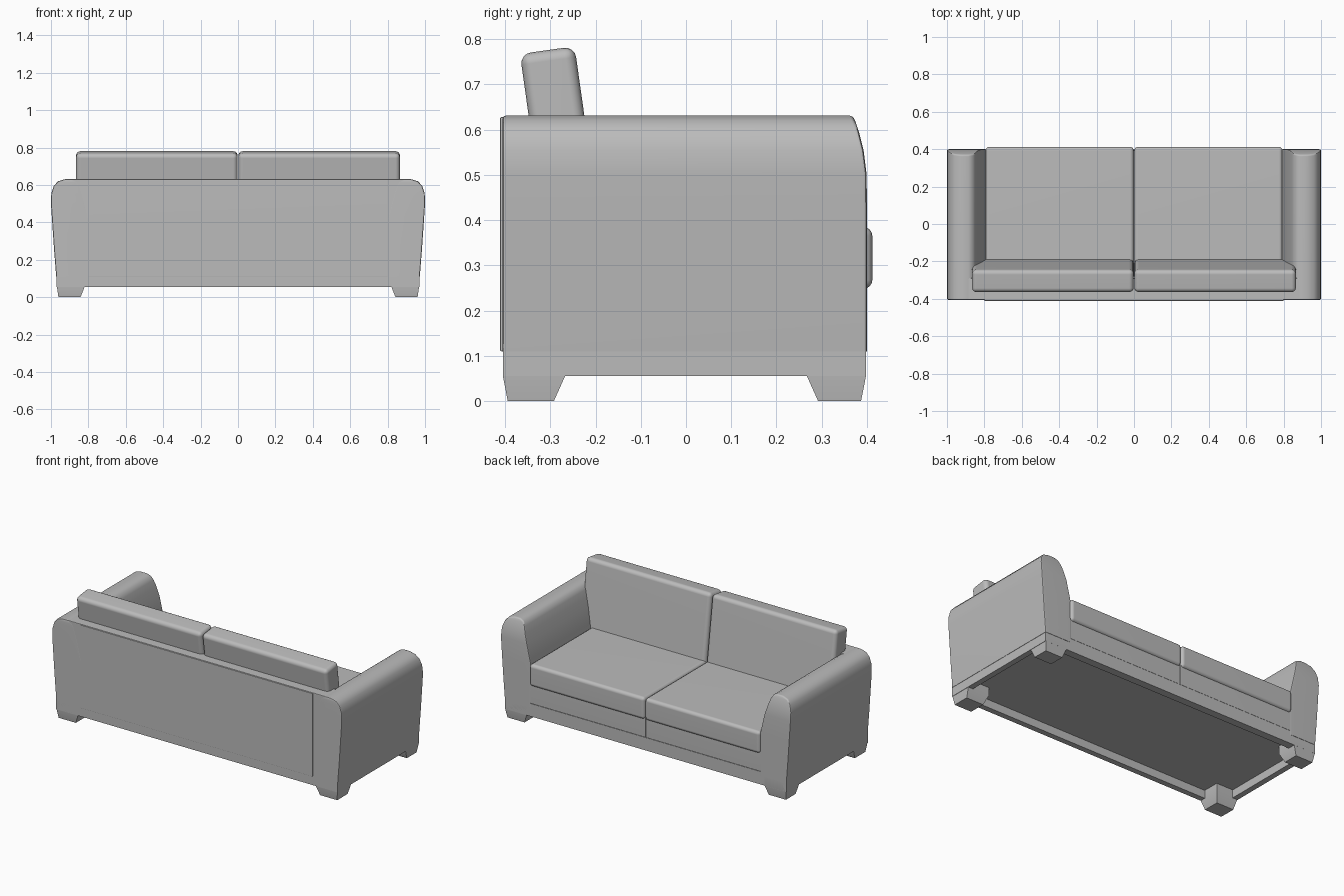
import bpy, bmesh, math
from mathutils import Matrix, Vector

if "Cube" in bpy.data.objects:
    bpy.data.objects.remove(bpy.data.objects["Cube"], do_unlink=True)

fabric = bpy.data.materials.new("grey_fabric")
fabric.use_nodes = True
fabric.diffuse_color = (0.5, 0.5, 0.5, 1)
fabric.node_tree.nodes["Principled BSDF"].inputs["Base Color"].default_value = (0.5, 0.5, 0.5, 1)


def finish(name, bm, mirror=""):
    """Turn a bmesh into a shaded object, mirrored across the named axes."""
    bmesh.ops.recalc_face_normals(bm, faces=bm.faces)
    mesh = bpy.data.meshes.new(name)
    bm.to_mesh(mesh)
    bm.free()
    mesh.materials.append(fabric)
    obj = bpy.data.objects.new(name, mesh)
    bpy.context.collection.objects.link(obj)
    bpy.ops.object.select_all(action='DESELECT')
    obj.select_set(True)
    bpy.context.view_layer.objects.active = obj
    bpy.ops.object.shade_smooth_by_angle(angle=math.radians(35))
    if mirror:
        mod = obj.modifiers.new("Mirror", 'MIRROR')
        mod.use_axis = ["X" in mirror, "Y" in mirror, False]
        mod.use_mirror_merge = False
    obj.modifiers.new("Weighted", 'WEIGHTED_NORMAL').keep_sharp = True
    return obj


def box(name, x, y, z, bevel=0.0, segments=4, mirror="", tilt=0.0):
    """Box from (low, high) ranges, optionally rounded and tilted about x."""
    bm = bmesh.new()
    bmesh.ops.create_cube(bm, size=1)
    centre = Vector([(r[0] + r[1]) / 2 for r in (x, y, z)])
    bmesh.ops.scale(bm, vec=[r[1] - r[0] for r in (x, y, z)], verts=bm.verts)
    if bevel:
        bmesh.ops.bevel(bm, geom=bm.edges[:], offset=bevel, segments=segments,
                        profile=0.5, affect='EDGES')
    bmesh.ops.transform(bm, matrix=Matrix.Translation(centre) @ Matrix.Rotation(tilt, 4, 'X'),
                        verts=bm.verts)
    return finish(name, bm, mirror)


# Arms: rows of (height, inner x, outer x), front leaning back near the top
rows = [(0.11, 0.79, 0.972), (0.25, 0.79, 0.983), (0.38, 0.79, 0.992), (0.5, 0.818, 1.0),
        (0.555, 0.834, 0.998), (0.595, 0.846, 0.985), (0.62, 0.86, 0.962), (0.631, 0.885, 0.925)]
bm = bmesh.new()
loops = []
for z, inner, outer in rows:
    front = 0.4 - 0.03 * (max(0, z - 0.48) / 0.15) ** 2
    loops.append([bm.verts.new(p) for p in
                  ((inner, -0.406, z), (outer, -0.406, z), (outer, front, z), (inner, front, z))])
for a, b in zip(loops, loops[1:]):
    for i in range(4):
        j = (i + 1) % 4
        bm.faces.new((a[i], a[j], b[j], b[i]))
bm.faces.new(loops[0])
bm.faces.new(loops[-1])
bmesh.ops.recalc_face_normals(bm, faces=bm.faces)
rim = [e for e in bm.edges if e.calc_face_angle(0) > 0.9 and max(v.co.z for v in e.verts) > 0.2]
bmesh.ops.bevel(bm, geom=rim, offset=0.008, segments=2, profile=0.5, affect='EDGES')
finish("arms", bm, "X")

# Backrest body and its thin rear panel
box("backrest", (-0.89, 0.89), (-0.405, -0.29), (0.11, 0.631), 0.006, 2)
box("rear_panel", (-0.8, 0.8), (-0.411, -0.403), (0.11, 0.628), 0.003, 2)

# Seat base, front apron halves, and cushions
box("seat_base", (-0.82, 0.82), (-0.38, 0.385), (0.11, 0.3))
box("front_apron", (0.001, 0.795), (0.3, 0.399), (0.135, 0.265), 0.005, 2, "X")
box("seat_cushion", (0.001, 0.795), (-0.3, 0.412), (0.248, 0.385), 0.02, 4, "X")
box("back_cushion", (0.002, 0.866), (-0.337, -0.215), (0.338, 0.778), 0.024, 4, "X", 0.14)

# Base frame with a recessed underside
box("underside_panel", (-0.95, 0.95), (-0.39, 0.385), (0.105, 0.125))
box("side_rail", (0.935, 0.97), (-0.405, 0.398), (0.055, 0.13), mirror="X")
box("rear_rail", (-0.969, 0.969), (-0.405, -0.37), (0.055, 0.13))
box("front_rail", (-0.969, 0.969), (0.35, 0.398), (0.055, 0.135))

# Tapered corner legs
for name, side, far in (("rear_legs", -1, 0.405), ("front_legs", 1, 0.398)):
    bm = bmesh.new()
    loops = []
    for z, x0, x1, y0, y1 in ((0, 0.842, 0.96, 0.292, far - 0.011),
                              (0.056, 0.82, 0.968, 0.267, far),
                              (0.115, 0.82, 0.97, 0.267, far)):
        loops.append([bm.verts.new((x, side * y, z)) for x, y in
                      ((x0, y0), (x1, y0), (x1, y1), (x0, y1))])
    for a, b in zip(loops, loops[1:]):
        for i in range(4):
            j = (i + 1) % 4
            bm.faces.new((a[i], a[j], b[j], b[i]))
    bm.faces.new(loops[0])
    bm.faces.new(loops[-1])
    finish(name, bm, "X")
